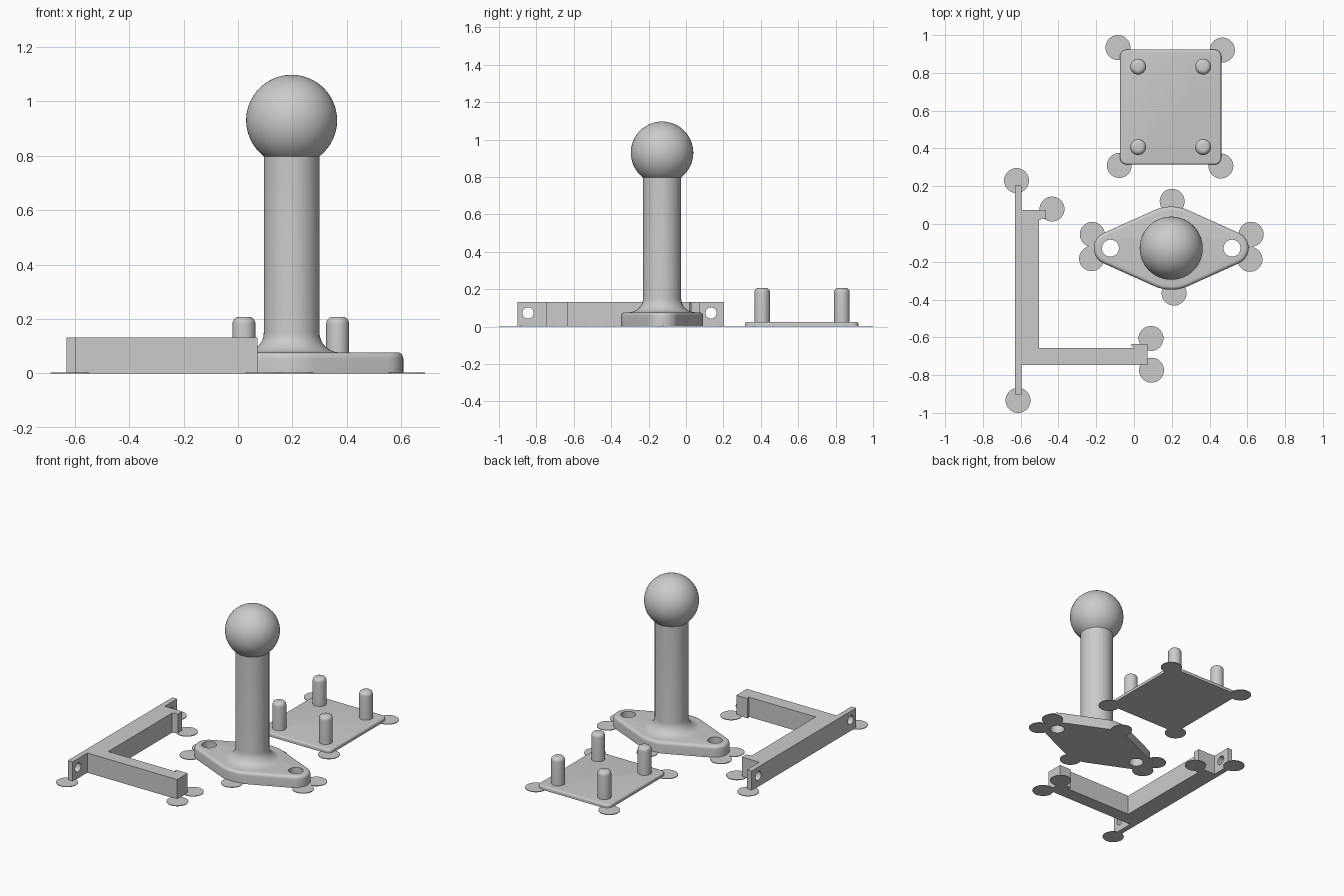
import bpy, bmesh, math

if "Cube" in bpy.data.objects:
    bpy.data.objects.remove(bpy.data.objects["Cube"])

grey = bpy.data.materials.new("light grey")
grey.diffuse_color = (0.6, 0.6, 0.6, 1)
grey.use_nodes = True
grey.node_tree.nodes["Principled BSDF"].inputs["Base Color"].default_value = grey.diffuse_color


def finish(name, bm, loc=(0, 0, 0)):
    bmesh.ops.recalc_face_normals(bm, faces=bm.faces[:])
    me = bpy.data.meshes.new(name)
    bm.to_mesh(me)
    bm.free()
    me.materials.append(grey)
    ob = bpy.data.objects.new(name, me)
    ob.location = loc
    bpy.context.collection.objects.link(ob)
    return ob


def activate(ob):
    bpy.ops.object.select_all(action='DESELECT')
    ob.select_set(True)
    bpy.context.view_layer.objects.active = ob


def smooth(ob):
    activate(ob)
    bpy.ops.object.shade_smooth_by_angle(angle=math.radians(35))


def arc(cx, cy, r, a0, a1, n):
    return [(cx + r * math.cos(math.radians(a0 + (a1 - a0) * i / n)),
             cy + r * math.sin(math.radians(a0 + (a1 - a0) * i / n))) for i in range(n + 1)]


def extrude(name, outline, height, bevel=0):
    bm = bmesh.new()
    face = bm.faces.new([bm.verts.new((x, y, 0)) for x, y in outline])
    res = bmesh.ops.extrude_face_region(bm, geom=[face])
    top = [g for g in res["geom"] if isinstance(g, bmesh.types.BMVert)]
    bmesh.ops.translate(bm, vec=(0, 0, height), verts=top)
    bmesh.ops.recalc_face_normals(bm, faces=bm.faces[:])
    if bevel:
        rim = [e for e in bm.edges if all(v.co.z > height / 2 for v in e.verts)]
        bmesh.ops.bevel(bm, geom=rim, offset=bevel, segments=5, profile=0.5, affect='EDGES')
    return finish(name, bm)


def lathe(name, profile, loc, steps):
    bm = bmesh.new()
    vs = [bm.verts.new((r, 0, z)) for r, z in profile]
    es = [bm.edges.new(p) for p in zip(vs, vs[1:])]
    bmesh.ops.spin(bm, geom=vs + es, cent=(0, 0, 0), axis=(0, 0, 1),
                   angle=math.tau, steps=steps, use_merge=True)
    bmesh.ops.remove_doubles(bm, verts=bm.verts[:], dist=1e-5)
    ob = finish(name, bm, loc)
    smooth(ob)
    return ob


def drill(ob, loc, radius, along_x=False):
    bpy.ops.mesh.primitive_cylinder_add(vertices=32, radius=radius, depth=0.3, location=loc,
                                        rotation=(0, math.pi / 2 if along_x else 0, 0))
    cutter = bpy.context.object
    cutter.hide_render = True
    mod = ob.modifiers.new("hole", 'BOOLEAN')
    mod.operation, mod.solver, mod.object = 'DIFFERENCE', 'EXACT', cutter
    activate(ob)
    bpy.ops.object.modifier_apply(modifier="hole")
    bpy.data.objects.remove(cutter)


# Diamond flange: hull of one large and two small circles
CX, CY, R, r, d = 0.197, -0.128, 0.22, 0.088, 0.322
t = 90 - math.degrees(math.asin((R - r) / d))
flange = extrude("flange_base",
                 arc(CX + d, CY, r, -t, t, 16) + arc(CX, CY, R, t, 180 - t, 12)
                 + arc(CX - d, CY, r, 180 - t, 180 + t, 16)
                 + arc(CX, CY, R, 180 + t, 360 - t, 12), 0.077, 0.02)
for s in (-1, 1):
    drill(flange, (CX + s * d, CY, 0.05), 0.045)
smooth(flange)

# Filleted post topped by a ball
a = -math.degrees(math.acos(0.102 / 0.167))
profile = ([(0, 0.07), (0.177, 0.07)] + arc(0.177, 0.152, 0.075, 270, 180, 8)
           + arc(0, 0.93, 0.167, a, 90, 28))
profile[-1] = (0, 1.097)
lathe("ball_post", profile, (CX, CY, 0), 64)

# Thin plate with rounded corners and four pins
x0, x1, y0, y1, c = -0.074, 0.462, 0.315, 0.923, 0.035
plate = extrude("pin_plate",
                arc(x1 - c, y0 + c, c, -90, 0, 6) + arc(x1 - c, y1 - c, c, 0, 90, 6)
                + arc(x0 + c, y1 - c, c, 90, 180, 6) + arc(x0 + c, y0 + c, c, 180, 270, 6),
                0.025, 0.01)
smooth(plate)
for px in (0.022, 0.366):
    for py in (0.407, 0.833):
        lathe("pin", [(0, 0.015), (0.042, 0.015)] + arc(0.017, 0.183, 0.025, 0, 90, 6)
              + [(0, 0.208)], (px, py, 0), 32)

# L-shaped bracket with mounting flange and hooked ends
bracket = extrude("bracket", [
    (-0.63, -0.902), (-0.595, -0.902), (-0.595, -0.746), (0.071, -0.746),
    (0.071, -0.634), (-0.014, -0.634), (-0.014, -0.645), (0.0, -0.656),
    (-0.503, -0.656), (-0.503, 0.02), (-0.485, 0.028), (-0.466, 0.028),
    (-0.466, 0.074), (-0.595, 0.074), (-0.595, 0.204), (-0.63, 0.204)], 0.132)
for hy in (-0.845, 0.134):
    drill(bracket, (-0.61, hy, 0.073), 0.03, True)
smooth(bracket)

# Thin anchor discs around the parts
for x, y in [(-0.085, 0.934), (0.468, 0.921), (-0.078, 0.31), (0.46, 0.307), (0.202, 0.12),
             (-0.221, -0.055), (-0.225, -0.183), (0.62, -0.055), (0.614, -0.187),
             (0.212, -0.366), (-0.622, 0.23), (-0.434, 0.079), (-0.614, -0.934),
             (0.09, -0.606), (0.093, -0.774)]:
    smooth(extrude("anchor_disc", arc(x, y, 0.066, 0, 350, 35), 0.004))
